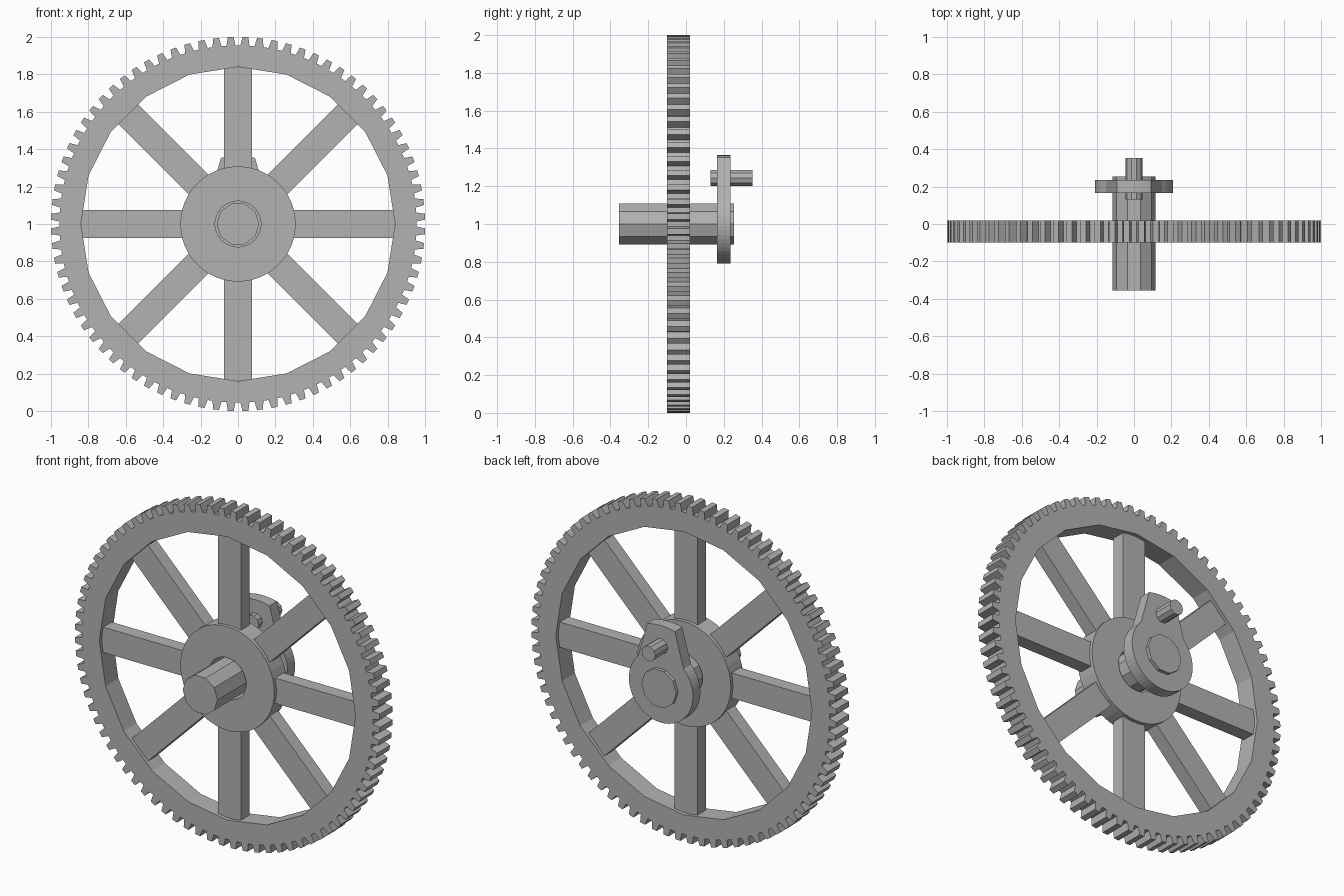
import bpy, bmesh
from math import sin, cos, pi, radians

if "Cube" in bpy.data.objects:
    bpy.data.objects.remove(bpy.data.objects["Cube"])

grey = bpy.data.materials.new("plain_grey")
grey.use_nodes = True
grey.diffuse_color = (0.45, 0.45, 0.45, 1)
grey.node_tree.nodes["Principled BSDF"].inputs["Base Color"].default_value = (0.45, 0.45, 0.45, 1)

AXLE_Z = 1.0


def circle(radius, sides, x=0, z=AXLE_Z):
    return [(x + radius * cos(2 * pi * i / sides), z + radius * sin(2 * pi * i / sides))
            for i in range(sides)]


def finish(name, bm):
    bmesh.ops.recalc_face_normals(bm, faces=bm.faces)
    mesh = bpy.data.meshes.new(name)
    bm.to_mesh(mesh)
    bm.free()
    mesh.materials.append(grey)
    obj = bpy.data.objects.new(name, mesh)
    bpy.context.collection.objects.link(obj)
    return obj


def plate(name, outline, y0, y1, hole=None):
    """Extrude an x-z outline, with an optional hole, from y0 to y1."""
    bm = bmesh.new()
    edges = []
    for loop in [outline] + ([hole] if hole else []):
        verts = [bm.verts.new((x, y0, z)) for x, z in loop]
        edges += [bm.edges.new((verts[i - 1], verts[i])) for i in range(len(verts))]
    if hole:
        bmesh.ops.triangle_fill(bm, edges=edges, use_beauty=True)
    else:
        bm.faces.new(verts)
    result = bmesh.ops.extrude_face_region(bm, geom=bm.faces[:])
    moved = [v for v in result["geom"] if isinstance(v, bmesh.types.BMVert)]
    bmesh.ops.translate(bm, verts=moved, vec=(0, y1 - y0, 0))
    return finish(name, bm)


# Toothed rim
TEETH = 80
pitch = 2 * pi / TEETH
rim = []
for i in range(TEETH):
    for offset, radius in ((-0.32, 0.955), (-0.2, 1.0), (0.2, 1.0), (0.32, 0.955)):
        a = (i + 0.5 + offset) * pitch
        rim.append((radius * cos(a), AXLE_Z + radius * sin(a)))
plate("toothed_rim", rim, -0.10, 0.02, circle(0.84, 20))

# Hub with a clearance hole for the axle
plate("hub", circle(0.308, 48), -0.10, 0.02, circle(0.123, 32))

# Spokes, slightly thinner than the rim
for i in range(8):
    a = radians(45 * i)
    outline = [(r * cos(a) - w * sin(a), AXLE_Z + r * sin(a) + w * cos(a))
               for r, w in ((0.28, -0.075), (0.836, -0.075), (0.836, 0.075), (0.28, 0.075))]
    plate(f"spoke_{i + 1}", outline, -0.08, 0.0)

# Axle
plate("axle", circle(0.114, 10), -0.355, 0.255)

# Crank: round disc that tapers up into an arm with a curved top
crank = []
for i in range(41):
    a = radians(135 + 270 * i / 40)
    crank.append((0.21 * cos(a), AXLE_Z + 0.21 * sin(a)))
for i in range(9):
    a = radians(75.5 + 29 * i / 8)
    crank.append((0.365 * cos(a), AXLE_Z + 0.365 * sin(a)))
plate("crank", crank, 0.165, 0.235)

# Crank pin
plate("crank_pin", circle(0.045, 10, z=1.243), 0.13, 0.352)
